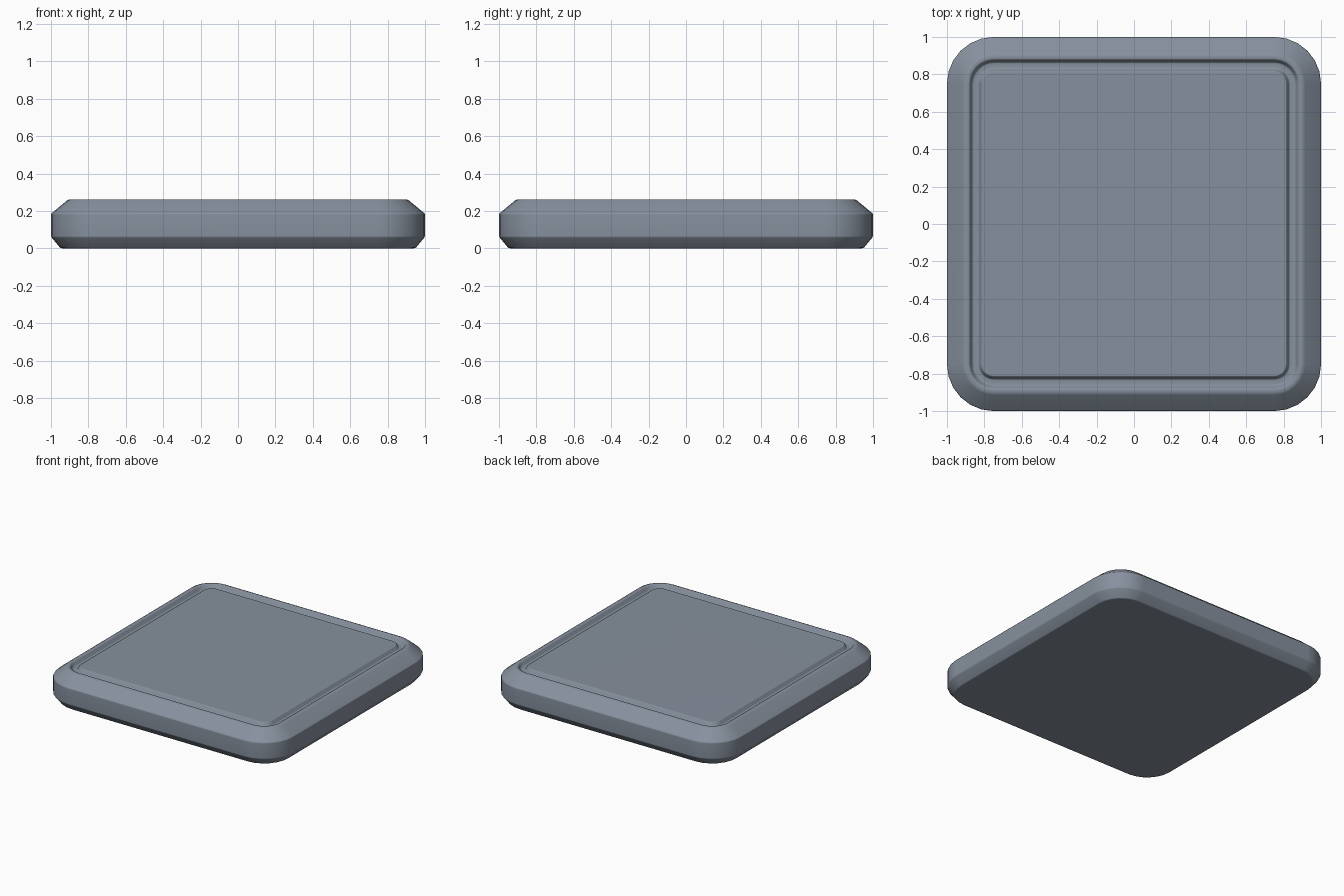
import bpy, bmesh, math

if "Cube" in bpy.data.objects:
    bpy.data.objects.remove(bpy.data.objects["Cube"])

CORE = 0.75      # corner arc centre
SEG = 6          # segments per rounded corner


def rounded_ring(bm, half, z):
    """Ring of vertices around a rounded square of the given half width."""
    r = half - CORE
    ring = []
    for q in range(4):
        mid = math.pi / 4 + q * math.pi / 2
        cx = math.copysign(CORE, math.cos(mid))
        cy = math.copysign(CORE, math.sin(mid))
        for i in range(SEG + 1):
            a = q * math.pi / 2 + i * math.pi / 2 / SEG
            ring.append(bm.verts.new((cx + r * math.cos(a), cy + r * math.sin(a), z)))
    return ring


# Cross-section (half width, height) from the base to the inset top panel
profile = [
    (0.94, 0.0), (0.953, 0.005), (0.995, 0.056), (1.0, 0.066),    # lower chamfer
    (1.0, 0.18), (0.995, 0.189), (0.915, 0.255), (0.90, 0.262),   # side, upper chamfer
    (0.884, 0.262), (0.877, 0.258), (0.866, 0.235), (0.858, 0.231),  # rim, groove wall
    (0.834, 0.231), (0.828, 0.235), (0.817, 0.258), (0.81, 0.262),   # groove, panel edge
]

bm = bmesh.new()
rings = [rounded_ring(bm, h, z) for h, z in profile]
n = len(rings[0])
for lo, hi in zip(rings, rings[1:]):
    for i in range(n):
        j = (i + 1) % n
        bm.faces.new((lo[i], lo[j], hi[j], hi[i]))
bm.faces.new(rings[0][::-1])
bm.faces.new(rings[-1])

mesh = bpy.data.meshes.new("floor_tile")
bm.to_mesh(mesh)
bm.free()
tile = bpy.data.objects.new("floor_tile", mesh)
bpy.context.collection.objects.link(tile)

# Slate blue-grey surface
slate = bpy.data.materials.new("slate")
slate.diffuse_color = (0.24, 0.28, 0.34, 1.0)
slate.use_nodes = True
slate.node_tree.nodes["Principled BSDF"].inputs["Base Color"].default_value = slate.diffuse_color
mesh.materials.append(slate)

# Smooth shading, with large faces kept flat between the small bevels
bpy.context.view_layer.objects.active = tile
tile.select_set(True)
bpy.ops.object.shade_smooth_by_angle(angle=math.radians(40))
weighted = tile.modifiers.new("flat_faces", 'WEIGHTED_NORMAL')
weighted.keep_sharp = True
